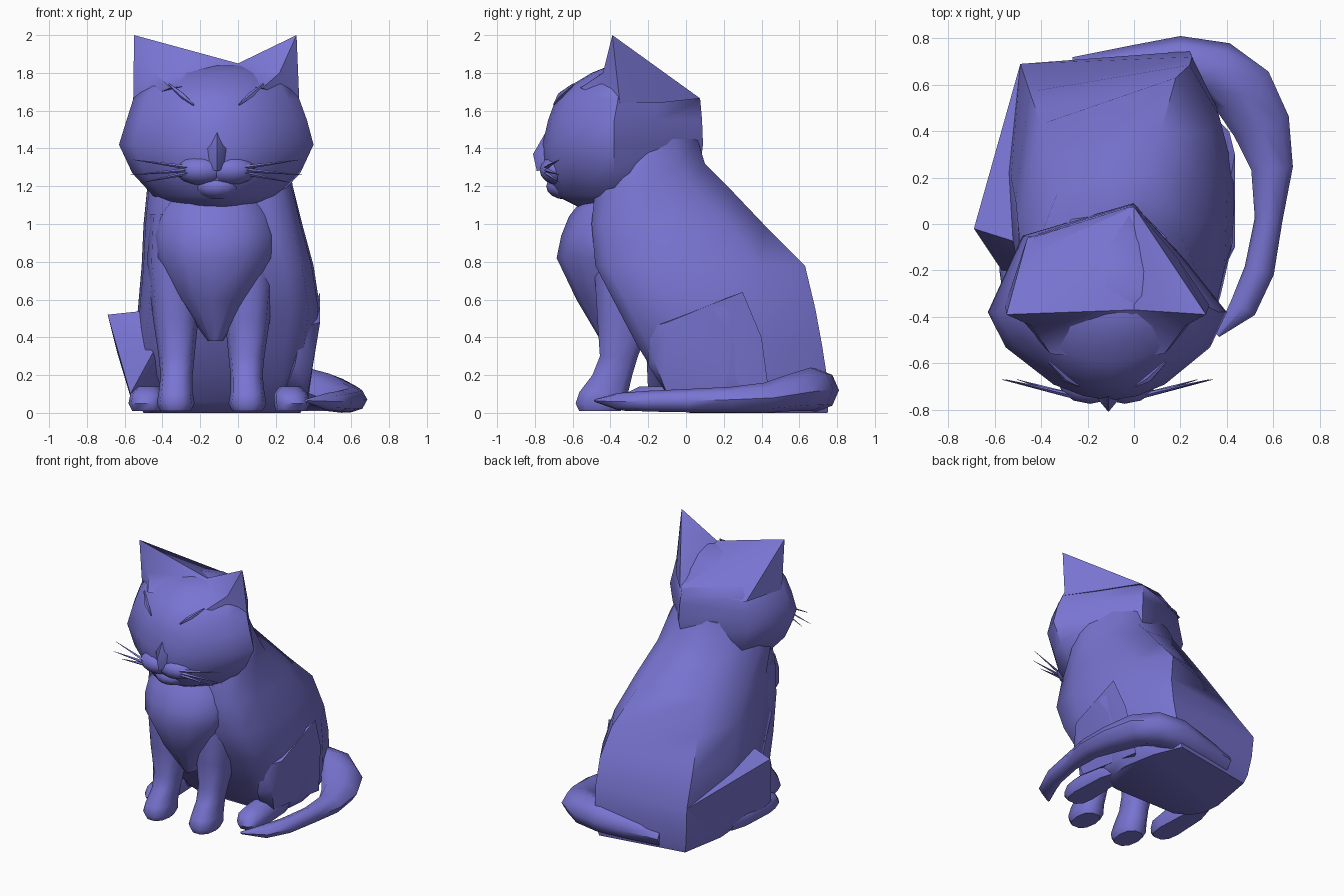
import bpy, bmesh, math
from mathutils import Vector

fur = bpy.data.materials.new("violet_fur")
fur.diffuse_color = (0.19, 0.175, 0.64, 1)
MID = -0.14  # mirror line of the slightly off-centre body


def finish(name, bm, angle=50):
    bmesh.ops.recalc_face_normals(bm, faces=bm.faces)
    me = bpy.data.meshes.new(name)
    bm.to_mesh(me)
    bm.free()
    me.materials.append(fur)
    me.shade_smooth()
    me.set_sharp_from_angle(angle=math.radians(angle))
    ob = bpy.data.objects.new(name, me)
    bpy.context.collection.objects.link(ob)
    return ob


def loft(name, rings, angle=50):
    """Bridge equal rings of points and cap both ends."""
    bm = bmesh.new()
    vs = [[bm.verts.new(p) for p in r] for r in rings]
    n = len(vs[0])
    for a, b in zip(vs, vs[1:]):
        for i in range(n):
            j = (i + 1) % n
            bm.faces.new((a[i], a[j], b[j], b[i]))
    bm.faces.new(vs[0])
    bm.faces.new(vs[-1])
    return finish(name, bm, angle)


def oval(sides, power):
    out = []
    for i in range(sides):
        t = 2 * math.pi * i / sides
        out.append([math.copysign(abs(k) ** (2 / power), k) for k in (math.cos(t), math.sin(t))])
    return out


def stack(name, levels, outline, mirror=False):
    """Stacked level outlines: z, xmin, xmax, yfront, ywidest, yback."""
    rings = []
    for z, x0, x1, yf, yw, yb in levels:
        if mirror:
            x0, x1 = 2 * MID - x1, 2 * MID - x0
        rings.append([((x0 + x1) / 2 + u * (x1 - x0) / 2,
                       yw + v * ((yb - yw) if v > 0 else (yw - yf)), z) for u, v in outline])
    return loft(name, rings)


def tube(name, path, sides=8):
    """Tapered tube through x, y, z, sideways radius, upright radius points."""
    pts = [Vector(p[:3]) for p in path]
    rings = []
    for i, p in enumerate(pts):
        d = (pts[min(i + 1, len(pts) - 1)] - pts[max(i - 1, 0)]).normalized()
        u = d.cross(Vector((0, 0, 1))).normalized()
        v = u.cross(d)
        rings.append([p + path[i][3] * u * math.cos(2 * math.pi * k / sides)
                      + path[i][-1] * v * math.sin(2 * math.pi * k / sides) for k in range(sides)])
    return loft(name, rings)


def hull(name, pts):
    bm = bmesh.new()
    bmesh.ops.convex_hull(bm, input=[bm.verts.new(p) for p in pts])
    bmesh.ops.delete(bm, geom=[v for v in bm.verts if not v.link_faces], context='VERTS')
    return finish(name, bm, 50)


def blob(name, centre, size):
    bm = bmesh.new()
    bmesh.ops.create_uvsphere(bm, u_segments=12, v_segments=8, radius=1)
    for v in bm.verts:
        v.co = Vector([c + s * k for c, s, k in zip(centre, size, v.co)])
    return finish(name, bm)


# torso: the back ridge lies right of centre, the left back corner is cut away
# z, xmin, xmax, yfront, ywide, ridge x, ridge y, left corner x, left corner y
body = [
    (0.00, -0.50, 0.33, 0.02, 0.30, 0.20, 0.75, -0.44, 0.64),
    (0.06, -0.53, 0.37, -0.04, 0.30, 0.22, 0.755, -0.46, 0.66),
    (0.20, -0.55, 0.39, -0.16, 0.25, 0.24, 0.745, -0.48, 0.68),
    (0.36, -0.55, 0.41, -0.26, 0.25, 0.25, 0.72, -0.49, 0.69),
    (0.55, -0.53, 0.435, -0.36, 0.20, 0.24, 0.685, -0.45, 0.57),
    (0.78, -0.51, 0.40, -0.48, 0.10, 0.18, 0.63, -0.40, 0.43),
    (1.00, -0.50, 0.34, -0.50, 0.00, 0.12, 0.41, -0.36, 0.29),
    (1.20, -0.48, 0.29, -0.48, -0.2, 0.07, 0.22, -0.32, 0.16),
    (1.32, -0.46, 0.27, -0.45, -0.2, 0.05, 0.10, -0.29, 0.08),
    (1.45, -0.42, 0.20, -0.42, -0.2, 0.02, 0.06, -0.27, 0.02)]
rings = []
for z, x0, x1, yf, yw, rx, ry, lx, ly in body:
    half = (yf + yw) / 2
    rings.append([(rx, ry, z), (lx, ly, z), (x0, yw, z), (x0 + 0.01, half, z),
                  (x0 + 0.06, yf + 0.06, z), (x0 + 0.16, yf, z), (x1 - 0.16, yf, z),
                  (x1 - 0.06, yf + 0.06, z), (x1 - 0.01, half, z), (x1, yw, z),
                  (rx * 0.35 + x1 * 0.65, ry * 0.55 + yw * 0.45, z)])
loft("body", rings)

# chest ruff
stack("chest", [
    (0.38, -0.16, -0.08, -0.45, -0.35, -0.2),
    (0.60, -0.32, 0.05, -0.58, -0.4, -0.2),
    (0.82, -0.44, 0.20, -0.685, -0.4, -0.2),
    (0.94, -0.45, 0.21, -0.66, -0.4, -0.2),
    (1.04, -0.43, 0.18, -0.62, -0.4, -0.2),
    (1.13, -0.38, 0.13, -0.55, -0.4, -0.2)], oval(12, 2))

# head: wedge-shaped behind, rounded in front
head_outline = [(0.22, 1), (-0.71, 0.70), (-1, 0), (-0.85, -0.40), (-0.45, -0.82), (-0.2, -0.95),
                (0.03, -1), (0.25, -0.95), (0.48, -0.82), (0.86, -0.40), (1, 0), (0.65, 0.48)]
stack("head", [
    (1.09, -0.33, 0.10, -0.57, -0.4, -0.05),
    (1.15, -0.45, 0.22, -0.69, -0.38, 0.02),
    (1.27, -0.56, 0.33, -0.75, -0.38, 0.07),
    (1.42, -0.63, 0.40, -0.76, -0.38, 0.09),
    (1.55, -0.59, 0.365, -0.73, -0.38, 0.085),
    (1.66, -0.555, 0.325, -0.69, -0.36, 0.075),
    (1.74, -0.50, 0.28, -0.60, -0.35, -0.04),
    (1.80, -0.38, 0.18, -0.50, -0.34, -0.13),
    (1.84, -0.16, 0.06, -0.40, -0.34, -0.25)], head_outline)

# ears: webbed to the crown and the back of the head, hollow in front
crown, nape = (0.0, -0.37, 1.85), (0.0, 0.075, 1.665)
for name, tip, outer, front, pit, back in (
    ("ear_left", (-0.55, -0.39, 2.0), (-0.555, -0.35, 1.64),
     (-0.36, -0.56, 1.72), (-0.44, -0.44, 1.80), (-0.46, -0.06, 1.63)),
    ("ear_right", (0.31, -0.39, 2.0), (0.325, -0.35, 1.64),
     (0.13, -0.56, 1.72), (0.22, -0.44, 1.80), (0.19, -0.15, 1.64))):
    bm = bmesh.new()
    t, i, o, f, p, b, n, m = [bm.verts.new(c) for c in (
        tip, crown, outer, front, pit, back, nape, (-0.11, -0.58, 1.75))]
    for face in ((t, i, p), (i, f, p), (f, o, p), (o, t, p), (i, m, f),
                 (t, o, b), (t, b, n), (t, n, i), (i, n, m), (m, n, b), (m, b, o), (m, o, f)):
        bm.faces.new(face)
    finish(name, bm, 50)

# muzzle, nose and chin
blob("muzzle_left", (-0.19, -0.67, 1.285), (0.14, 0.105, 0.08))
blob("muzzle_right", (-0.04, -0.67, 1.285), (0.14, 0.105, 0.08))
blob("chin", (-0.11, -0.64, 1.20), (0.12, 0.10, 0.07))
hull("nose", [(-0.16, -0.75, 1.40), (-0.06, -0.75, 1.40), (-0.11, -0.81, 1.37),
              (-0.11, -0.79, 1.28), (-0.11, -0.70, 1.56), (-0.18, -0.7, 1.3), (-0.04, -0.7, 1.3)])

# closed eyes and whiskers
for side, sx in (("left", 1), ("right", -1)):
    c = -0.115
    tube("eye_" + side, [(c - sx * 0.25, -0.595, 1.74, 0.006),
                         (c - sx * 0.18, -0.665, 1.68, 0.016),
                         (c - sx * 0.12, -0.70, 1.63, 0.004)], 5)
    for k, (x, z) in enumerate(((0.44, 1.34), (0.455, 1.26), (0.39, 1.22))):
        tube(f"whisker_{side}_{k}", [(c - sx * 0.15, -0.74, 1.30 - 0.015 * k, 0.012),
                                     (c - sx * x, -0.67, z, 0.001)], 4)

# front legs and hind feet, mirrored
for side, m in (("left", False), ("right", True)):
    stack("front_leg_" + side, [
        (0.01, -0.41, -0.25, -0.57, -0.45, -0.34),
        (0.05, -0.43, -0.23, -0.59, -0.45, -0.32),
        (0.11, -0.42, -0.24, -0.57, -0.44, -0.30),
        (0.20, -0.41, -0.24, -0.50, -0.39, -0.28),
        (0.30, -0.42, -0.23, -0.46, -0.36, -0.25),
        (0.50, -0.45, -0.21, -0.475, -0.34, -0.17),
        (0.80, -0.48, -0.20, -0.495, -0.3, -0.1),
        (1.05, -0.47, -0.20, -0.49, -0.3, -0.1)], oval(10, 2.4), m)
    dx = -0.08 if m else 0.0
    stack("hind_foot_" + side, [
        (0.01, -0.56 + dx, -0.40 + dx, -0.33, -0.2, 0.2),
        (0.05, -0.58 + dx, -0.39 + dx, -0.36, -0.2, 0.2),
        (0.10, -0.57 + dx, -0.39 + dx, -0.33, -0.2, 0.2),
        (0.14, -0.53 + dx, -0.42 + dx, -0.25, -0.15, 0.2)], oval(10, 2.5), m)

# thighs: the left one juts out further
hull("thigh_left", [(-0.69, -0.02, 0.52), (-0.50, -0.08, 0.54), (-0.49, 0.69, 0.36),
                    (-0.64, -0.06, 0.32), (-0.57, -0.20, 0.10), (-0.45, -0.21, 0.32),
                    (-0.45, 0.62, 0.02), (-0.55, -0.1, 0.02), (-0.35, 0.0, 0.05)])
hull("thigh_right", [(0.435, 0.30, 0.64), (0.435, -0.10, 0.48), (0.34, -0.20, 0.45),
                     (0.40, -0.17, 0.28), (0.30, -0.20, 0.25), (0.37, -0.10, 0.10),
                     (0.24, -0.08, 0.10), (0.36, 0.45, 0.03), (0.41, 0.40, 0.40),
                     (0.20, 0.2, 0.05)])

# tail curling round the right side
tube("tail", [(-0.25, 0.62, 0.08, 0.10, 0.08), (0.0, 0.66, 0.10, 0.11, 0.10),
              (0.2, 0.69, 0.12, 0.12, 0.115), (0.36, 0.66, 0.125, 0.13, 0.115),
              (0.47, 0.57, 0.11, 0.14, 0.10), (0.55, 0.42, 0.08, 0.125, 0.08),
              (0.595, 0.24, 0.07, 0.09, 0.068), (0.58, 0.02, 0.065, 0.06, 0.062),
              (0.54, -0.20, 0.062, 0.065, 0.055), (0.47, -0.36, 0.06, 0.06, 0.045),
              (0.36, -0.48, 0.065, 0.01, 0.008)])
